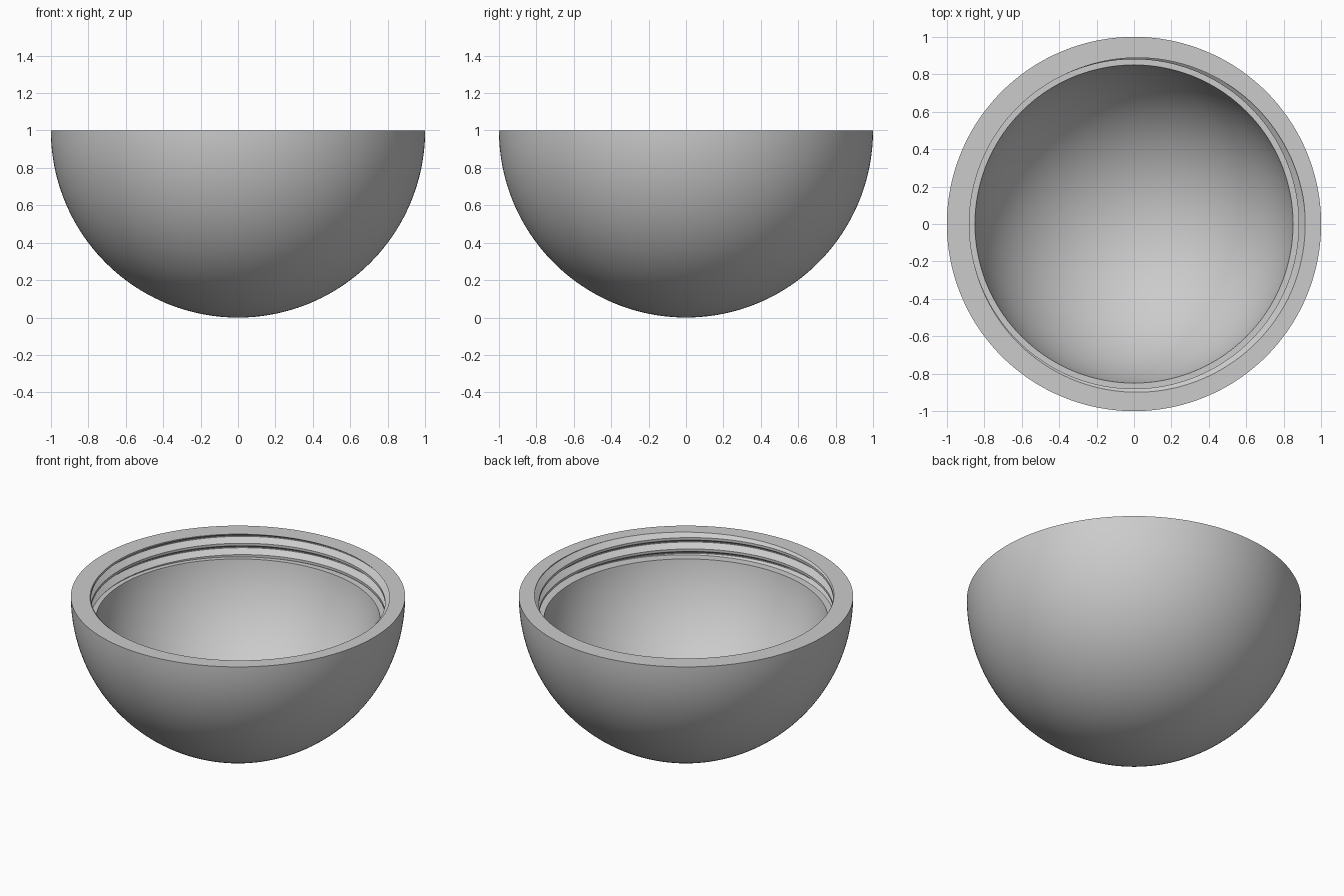
import bpy
import bmesh
from math import sin, cos, pi, radians, floor, asin, hypot

cube = bpy.data.objects.get("Cube")
if cube:
    bpy.data.objects.remove(cube)

SEGMENTS = 192          # columns around the axis
RINGS = 48              # rings on each spherical surface
RIM, LEDGE = 1.0, 0.85  # heights of the rim and of the ledge under the thread
LEDGE_R = 0.85          # inner edge of the ledge
CAVITY_R = hypot(LEDGE_R, RIM - LEDGE)
PITCH = 0.075
START = radians(15)
# Thread groove section: (position in turns, radius), from lower to upper flank
GROOVE = [(-0.42, 0.88), (-0.03, 0.915), (0.06, 0.915), (0.36, 0.88)]


def groove_radius(turns):
    """Radius of the threaded bore at a position along the repeating section."""
    u = turns - floor(turns + 0.5)
    for (u0, r0), (u1, r1) in zip(GROOVE, GROOVE[1:]):
        if u0 <= u <= u1:
            return r0 + (r1 - r0) * (u - u0) / (u1 - u0)
    return GROOVE[0][1]


def bore_profile(angle):
    """Helical thread section at one angle, trimmed by the rim and the ledge."""
    shift = (angle + START) / (2 * pi)
    points = []
    for turn in range(2, -4, -1):
        for u, _ in reversed(GROOVE):
            z = RIM + PITCH * (turn + u - shift)
            z = min(RIM, max(LEDGE, z))
            points.append((groove_radius((z - RIM) / PITCH + shift), z))
    return points


def arc(radius, start, end):
    """Meridian of a sphere centred at rim height, by angle below the rim."""
    steps = [start + (end - start) * i / RINGS for i in range(RINGS + 1)]
    return [(radius * cos(a), RIM - radius * sin(a)) for a in steps]


# Closed section: outer dome, rim, threaded bore, ledge, round cavity
outer = arc(1.0, pi / 2, 0)
cavity = arc(CAVITY_R, asin((RIM - LEDGE) / CAVITY_R), pi / 2)

bm = bmesh.new()
columns = []
for i in range(SEGMENTS + 1):
    a = 2 * pi * i / SEGMENTS
    section = outer + bore_profile(a) + cavity
    columns.append([bm.verts.new((r * cos(a), r * sin(a), z)) for r, z in section])
for left, right in zip(columns, columns[1:]):
    for k in range(len(left) - 1):
        bm.faces.new((left[k], right[k], right[k + 1], left[k + 1]))

# Weld the seam, the poles and the trimmed thread rows
bmesh.ops.remove_doubles(bm, verts=bm.verts, dist=0.00002)
bmesh.ops.recalc_face_normals(bm, faces=bm.faces)

mesh = bpy.data.meshes.new("threaded_half_shell")
bm.to_mesh(mesh)
bm.free()
shell = bpy.data.objects.new("threaded_half_shell", mesh)
bpy.context.collection.objects.link(shell)

# Plain grey material
grey = bpy.data.materials.new("light_grey")
grey.use_nodes = True
colour = (0.6, 0.6, 0.6, 1)
grey.diffuse_color = colour
grey.node_tree.nodes["Principled BSDF"].inputs["Base Color"].default_value = colour
mesh.materials.append(grey)

# Smooth surfaces with crisp rim, ledge and thread edges
bpy.ops.object.select_all(action='DESELECT')
shell.select_set(True)
bpy.context.view_layer.objects.active = shell
bpy.ops.object.shade_smooth_by_angle(angle=radians(30))
